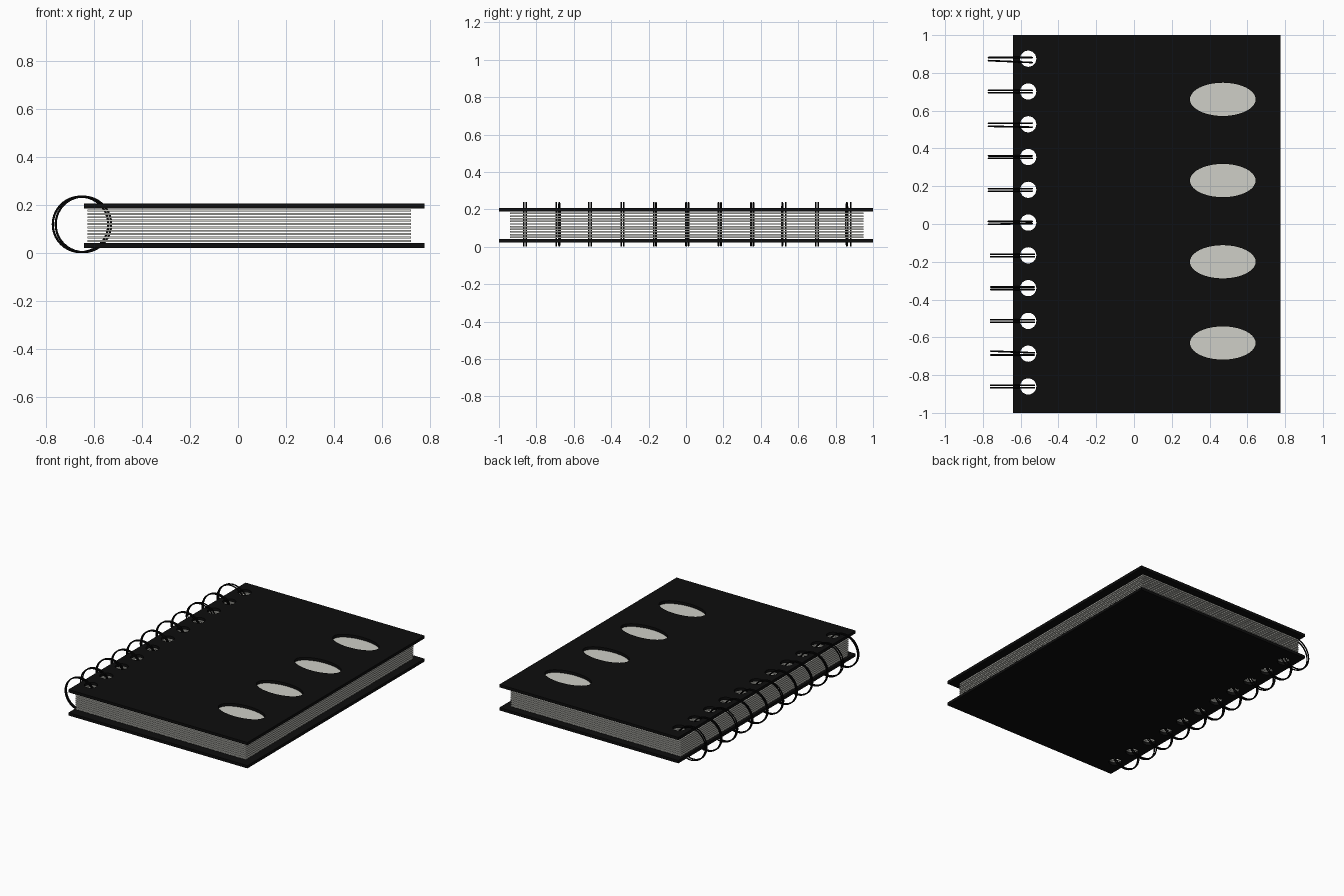
import bpy, bmesh, math
from mathutils import Vector

if "Cube" in bpy.data.objects:
    bpy.data.objects.remove(bpy.data.objects["Cube"])


def material(name, rgb):
    m = bpy.data.materials.new(name)
    m.diffuse_color = (*rgb, 1)
    m.use_nodes = True
    m.node_tree.nodes["Principled BSDF"].inputs["Base Color"].default_value = m.diffuse_color
    return m


BLACK = material("black cover", (0.004, 0.004, 0.004))
WIRE = material("black wire", (0.002, 0.002, 0.002))
PAPER = material("warm grey paper", (0.62, 0.62, 0.57))

HOLE_X, HOLE_R = -0.56, 0.043
HOLE_YS = [0.875 - 0.1735 * i for i in range(11)]
WINDOW_YS = [0.66, 0.23, -0.20, -0.63]


def ellipse(cx, cy, rx, ry, n=32):
    return [(cx + rx * math.cos(2 * math.pi * i / n),
             cy + ry * math.sin(2 * math.pi * i / n)) for i in range(n)]


def plate(name, x0, x1, y0, y1, z0, z1, holes, mat):
    """Flat sheet with real holes: a filled 2D curve, extruded, turned to mesh."""
    cu = bpy.data.curves.new(name, 'CURVE')
    cu.dimensions = '2D'
    cu.fill_mode = 'BOTH'
    cu.extrude = (z1 - z0) / 2
    for loop in [[(x0, y0), (x1, y0), (x1, y1), (x0, y1)]] + holes:
        sp = cu.splines.new('POLY')
        sp.points.add(len(loop) - 1)
        for p, (x, y) in zip(sp.points, loop):
            p.co = (x, y, 0, 1)
        sp.use_cyclic_u = True
    tmp = bpy.data.objects.new(name + "_outline", cu)
    bpy.context.collection.objects.link(tmp)
    dg = bpy.context.evaluated_depsgraph_get()
    me = bpy.data.meshes.new_from_object(tmp.evaluated_get(dg))
    bpy.data.objects.remove(tmp)
    bm = bmesh.new()
    bm.from_mesh(me)
    bmesh.ops.remove_doubles(bm, verts=bm.verts, dist=1e-5)
    bmesh.ops.recalc_face_normals(bm, faces=bm.faces)
    for f in bm.faces:
        f.smooth = False
    bm.to_mesh(me)
    bm.free()
    me.materials.clear()
    me.materials.append(mat)
    ob = bpy.data.objects.new(name, me)
    ob.location.z = (z0 + z1) / 2
    bpy.context.collection.objects.link(ob)
    return ob


binding = [ellipse(HOLE_X, y, HOLE_R, HOLE_R, 24) for y in HOLE_YS]
windows = [ellipse(0.47, y, 0.174, 0.088, 40) for y in WINDOW_YS]

# Covers: the front one has four oval windows
plate("back_cover", -0.64, 0.775, -1, 1, 0.022, 0.042, binding, BLACK)
plate("front_cover", -0.64, 0.775, -1, 1, 0.187, 0.207, binding + windows, BLACK)

# Loose stack of page sheets
for i in range(10):
    z = 0.047 + i * 0.0141
    plate(f"page_{i + 1}", -0.625, 0.72, -0.94, 0.95, z, z + 0.008, binding, PAPER)

# Twin wire rings; a few wires sit slightly skewed: index -> (y shift, turn)
SKEW = {0: (-0.008, -0.045), 2: (-0.006, -0.02), 5: (0, 0.02), 9: (0.003, -0.04)}


def ring(name, x, y, turn):
    bpy.ops.mesh.primitive_torus_add(
        major_radius=0.1155, minor_radius=0.0045, major_segments=40,
        minor_segments=8, location=(x, y, 0.12),
        rotation=(math.pi / 2, 0, turn))
    ob = bpy.context.object
    ob.name = name
    ob.data.materials.append(WIRE)
    bpy.ops.object.shade_smooth()


for i, y in enumerate(HOLE_YS):
    x = -0.655 if i < 6 else -0.643
    shift, turn = SKEW.get(i, (0, 0))
    upper_skewed = i == 9
    ring(f"ring_{i + 1}_upper", x, y + 0.006 + (shift if upper_skewed else 0),
         turn if upper_skewed else 0)
    ring(f"ring_{i + 1}_lower", x, y - 0.007 + (0 if upper_skewed else shift),
         0 if upper_skewed else turn)
